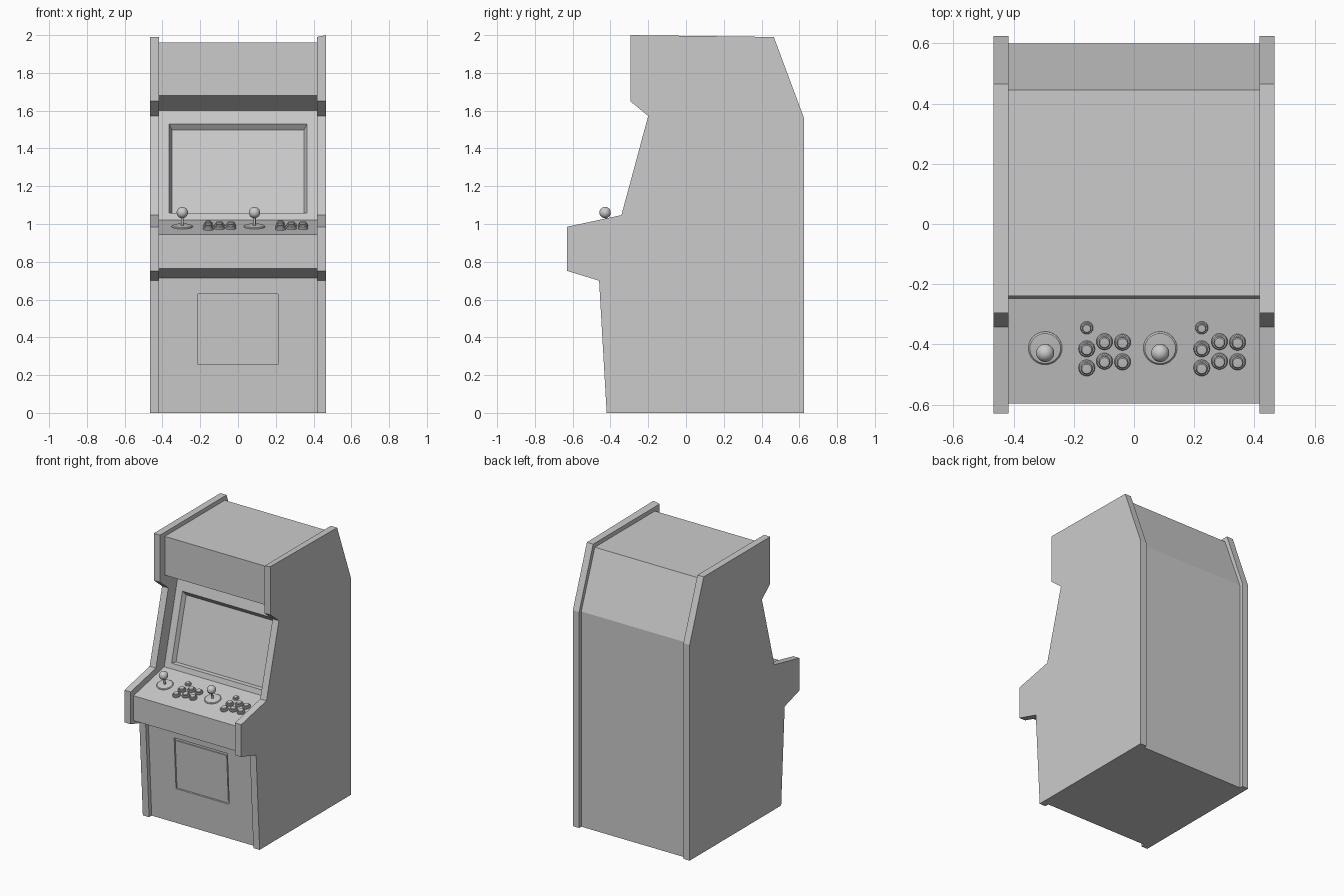
import bpy, bmesh, math
from mathutils import Vector, Matrix

if "Cube" in bpy.data.objects:
    bpy.data.objects.remove(bpy.data.objects["Cube"])


def finish(name, bm):
    bmesh.ops.recalc_face_normals(bm, faces=bm.faces)
    mesh = bpy.data.meshes.new(name)
    bm.to_mesh(mesh)
    bm.free()
    return add(name, mesh)


def add(name, mesh):
    ob = bpy.data.objects.new(name, mesh)
    bpy.context.collection.objects.link(ob)
    return ob


def slab(profile, x0, x1):
    """Closed (y, z) profile extruded along x; also returns the strip faces."""
    bm = bmesh.new()
    a = [bm.verts.new((x0, y, z)) for y, z in profile]
    b = [bm.verts.new((x1, y, z)) for y, z in profile]
    bm.faces.new(a)
    bm.faces.new(b[::-1])
    n = len(a)
    strips = [bm.faces.new((a[i], b[i], b[(i + 1) % n], a[(i + 1) % n])) for i in range(n)]
    bmesh.ops.recalc_face_normals(bm, faces=bm.faces)
    return bm, strips


def ring(bm, face, x, z0, z1, depth):
    """Inset a front face to +-x and z0..z1, sunk by depth along its normal."""
    face.normal_update()
    n, c = face.normal.copy(), face.calc_center_median()
    bmesh.ops.inset_individual(bm, faces=[face], thickness=0.005)
    for v in face.verts:
        z = z1 if v.co.z > c.z else z0
        y = c.y - n.z / n.y * (z - c.z)
        v.co = Vector((math.copysign(x, v.co.x), y, z)) - n * depth


def lathe(name, profile, steps=24):
    bm = bmesh.new()
    vs = [bm.verts.new((r, 0, z)) for r, z in profile]
    es = [bm.edges.new(p) for p in zip(vs, vs[1:])]
    bmesh.ops.spin(bm, geom=vs + es, axis=(0, 0, 1), cent=(0, 0, 0),
                   angle=2 * math.pi, steps=steps)
    bmesh.ops.remove_doubles(bm, verts=bm.verts, dist=1e-5)
    bmesh.ops.recalc_face_normals(bm, faces=bm.faces)
    mesh = bpy.data.meshes.new(name)
    bm.to_mesh(mesh)
    bm.free()
    mesh.shade_smooth()
    mesh.set_sharp_from_angle(angle=math.radians(35))
    return mesh


# Side panels
side = [(-0.42, 0), (0.625, 0), (0.625, 1.56), (0.465, 1.99), (-0.295, 1.99),
        (-0.295, 1.65), (-0.20, 1.572), (-0.342, 1.047), (-0.63, 0.985),
        (-0.63, 0.752), (-0.46, 0.70)]
for name, s in (("left_side_panel", -1), ("right_side_panel", 1)):
    bm, _ = slab(side, s * 0.417, s * 0.467)
    if s > 0:  # slightly raised outer top corner
        for v in bm.verts:
            if v.co.x > 0.45 and v.co.z > 1.98 and v.co.y < 0:
                v.co.z = 2.0
    finish(name, bm)

# Cabinet body between the panels
body = [(-0.39, 0), (0.60, 0), (0.60, 1.555), (0.445, 1.96), (-0.24, 1.96),
        (-0.24, 1.68), (-0.095, 1.60), (-0.247, 1.021), (-0.597, 0.945),
        (-0.597, 0.765), (-0.43, 0.715)]
bm, strips = slab(body, -0.417, 0.417)
# Sunken screen
screen = strips[6]
ring(bm, screen, 0.365, 1.057, 1.53, 0)
ring(bm, screen, 0.35, 1.066, 1.506, 0.029)
# Service door with a grooved edge
door = strips[10]
ring(bm, door, 0.213, 0.255, 0.63, 0)
ring(bm, door, 0.213, 0.255, 0.63, 0.012)
ring(bm, door, 0.202, 0.27, 0.61, 0)
ring(bm, door, 0.202, 0.27, 0.61, -0.006)
finish("cabinet_body", bm)

# Control panel plane
slope = (1.021 - 0.945) / 0.35
tilt = Matrix.Rotation(math.atan(slope), 4, 'X')


def place(name, mesh, x, y, scale=1.0):
    ob = add(name, mesh)
    z = 0.945 + (y + 0.597) * slope
    ob.matrix_world = Matrix.Translation((x, y, z)) @ tilt @ Matrix.Scale(scale, 4)


# Turned parts
base = lathe("joystick_base", [(0, -0.004), (0.056, -0.004), (0.056, 0.003), (0.051, 0.007),
                               (0.018, 0.009), (0, 0.009)], 32)
shaft = lathe("joystick_shaft", [(0, 0), (0.007, 0), (0.007, 0.06), (0, 0.06)], 16)
R, H = 0.03, 0.077
ball = lathe("joystick_ball", [(R * math.sin(math.pi * i / 12), H - R * math.cos(math.pi * i / 12))
                               for i in range(13)])
button = lathe("button", [(0, -0.004), (0.027, -0.004), (0.027, 0.008), (0.024, 0.012),
                          (0.021, 0.012), (0.021, 0.009), (0.019, 0.009), (0.019, 0.019),
                          (0.016, 0.022), (0, 0.023)])

# Two player sets: joystick, small start button, six action buttons
layout = [(0.138, -0.414), (0.138, -0.477), (0.197, -0.39),
          (0.197, -0.455), (0.257, -0.392), (0.257, -0.457)]
for side_name, x in (("left", -0.295), ("right", 0.087)):
    for part, mesh in (("base", base), ("shaft", shaft), ("ball", ball)):
        place(f"{side_name}_joystick_{part}", mesh, x, -0.412)
    place(f"{side_name}_start_button", button, x + 0.138, -0.344, 0.78)
    for i, (dx, y) in enumerate(layout):
        place(f"{side_name}_action_button_{i + 1}", button, x + dx, y)
